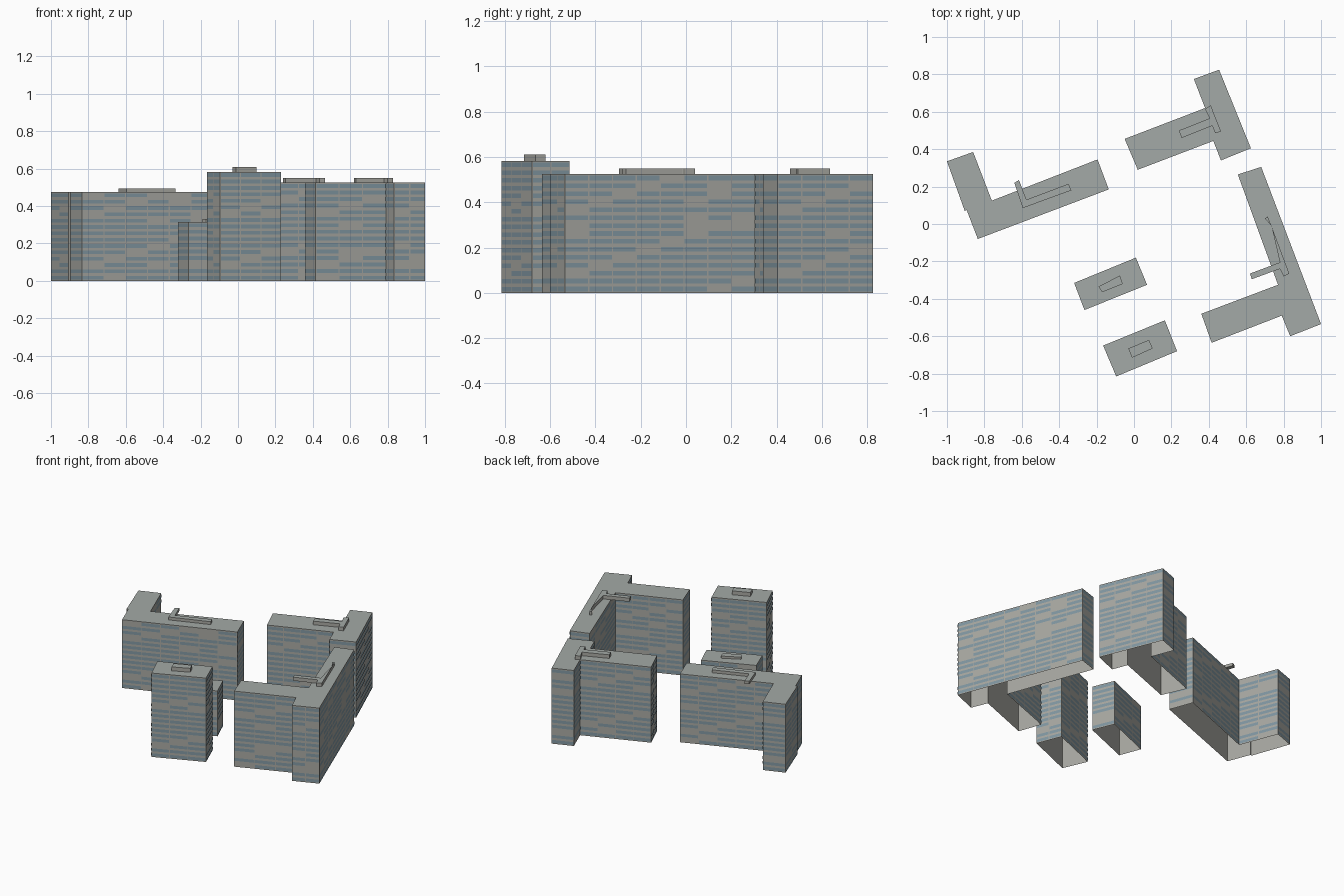
import bpy
import bmesh
import random
from mathutils import Vector

default_cube = bpy.data.objects.get("Cube")
if default_cube:
    bpy.data.objects.remove(default_cube, do_unlink=True)

random.seed(4)


def make_material(name, red, green, blue):
    material = bpy.data.materials.new(name)
    material.use_nodes = True
    colour = (red, green, blue, 1)
    material.diffuse_color = colour
    material.node_tree.nodes["Principled BSDF"].inputs["Base Color"].default_value = colour
    return material


wall_grey = make_material("wall grey", .39, .39, .36)
roof_grey = make_material("roof grey", .37, .40, .385)
window_blue = make_material("window blue grey", .22, .31, .36)

FLOOR = .035        # storey height
BAY = .118          # width of one window bay
PLATE_GAP = .002    # window plates sit just proud of the wall


def finish(name, bm, materials):
    mesh = bpy.data.meshes.new(name)
    bm.to_mesh(mesh)
    bm.free()
    for material in materials:
        mesh.materials.append(material)
    obj = bpy.data.objects.new(name, mesh)
    bpy.context.collection.objects.link(obj)
    return obj


def counter_clockwise(outline):
    area = sum(a[0] * b[1] - b[0] * a[1]
               for a, b in zip(outline, outline[1:] + outline[:1]))
    return outline if area > 0 else outline[::-1]


def extrude_outline(name, outline, bottom, top, closed):
    """Walls and roof over a ground plan, with the underside optional."""
    outline = counter_clockwise(outline)
    bm = bmesh.new()
    low = [bm.verts.new((x, y, bottom)) for x, y in outline]
    high = [bm.verts.new((x, y, top)) for x, y in outline]
    for i in range(len(outline)):
        j = (i + 1) % len(outline)
        bm.faces.new((low[i], low[j], high[j], high[i]))
    bm.faces.new(high).material_index = 1
    if closed:
        bm.faces.new(low[::-1])
    return finish(name, bm, [wall_grey, roof_grey])


def add_windows(name, outline, height):
    """Horizontal window bands in bays, with blank panels climbing in steps."""
    outline = counter_clockwise(outline)
    floors = round(height / FLOOR)
    storey = height / floors
    bm = bmesh.new()
    for a, b in zip(outline, outline[1:] + outline[:1]):
        start, end = Vector((*a, 0)), Vector((*b, 0))
        length = (end - start).length
        if length < .03:
            continue
        along = (end - start).normalized()
        start = start + along.cross(Vector((0, 0, 1))) * PLATE_GAP
        bays = max(1, round(length / BAY))
        width = length / bays
        for bay in range(bays):
            left = start + along * (bay * width + .003)
            right = start + along * ((bay + 1) * width - .003)
            for floor in range(floors):
                stepped = (floor - bay) % 8 == 2
                if stepped or random.random() < .06:
                    continue
                sill = Vector((0, 0, (floor + .2) * storey))
                head = Vector((0, 0, (floor + .78) * storey))
                corners = (left + sill, right + sill, right + head, left + head)
                bm.faces.new([bm.verts.new(p) for p in corners])
    return finish(name, bm, [window_blue])


def add_building(name, height, outline, roof_top, roof_outline):
    extrude_outline(name, outline, 0, height, False)
    add_windows(name + "_windows", outline, height)
    extrude_outline(name + "_roof_housing", roof_outline, height, roof_top, True)


# L-shaped block on the right side
add_building("corner_block", .475,
             [(-1, .335), (-.905, .07), (-.895, .075), (-.835, -.08),
              (-.135, .185), (-.195, .345), (-.76, .125), (-.86, .385)],
             .495,
             [(-.64, .22), (-.595, .085), (-.335, .18), (-.35, .215),
              (-.575, .13), (-.615, .235)])

# T-shaped block at the back
add_building("back_block", .525,
             [(-.05, .455), (.02, .29), (.424, .444), (.465, .34),
              (.625, .405), (.455, .825), (.32, .775), (.38, .62)],
             .55,
             [(.24, .5), (.255, .46), (.418, .525), (.435, .485),
              (.465, .495), (.41, .635), (.38, .615), (.405, .565)])

# Long block on the left side with a front wing
add_building("long_block", .525,
             [(.555, .265), (.77, -.325), (.36, -.48), (.415, -.635),
              (.79, -.49), (.835, -.6), (1, -.535), (.68, .305)],
             .55,
             [(.7, .03), (.735, -.01), (.78, -.205), (.62, -.265),
              (.63, -.295), (.78, -.24), (.8, -.28), (.83, -.265), (.715, .04)])

# Two freestanding towers
add_building("low_tower", .315,
             [(-.32, -.315), (-.265, -.46), (.07, -.325), (.01, -.18)],
             .33,
             [(-.19, -.335), (-.17, -.365), (-.06, -.32), (-.075, -.275)])
add_building("tall_tower", .583,
             [(-.165, -.65), (-.095, -.815), (.23, -.68), (.165, -.515)],
             .61,
             [(-.03, -.665), (-.01, -.715), (.1, -.665), (.08, -.62)])
